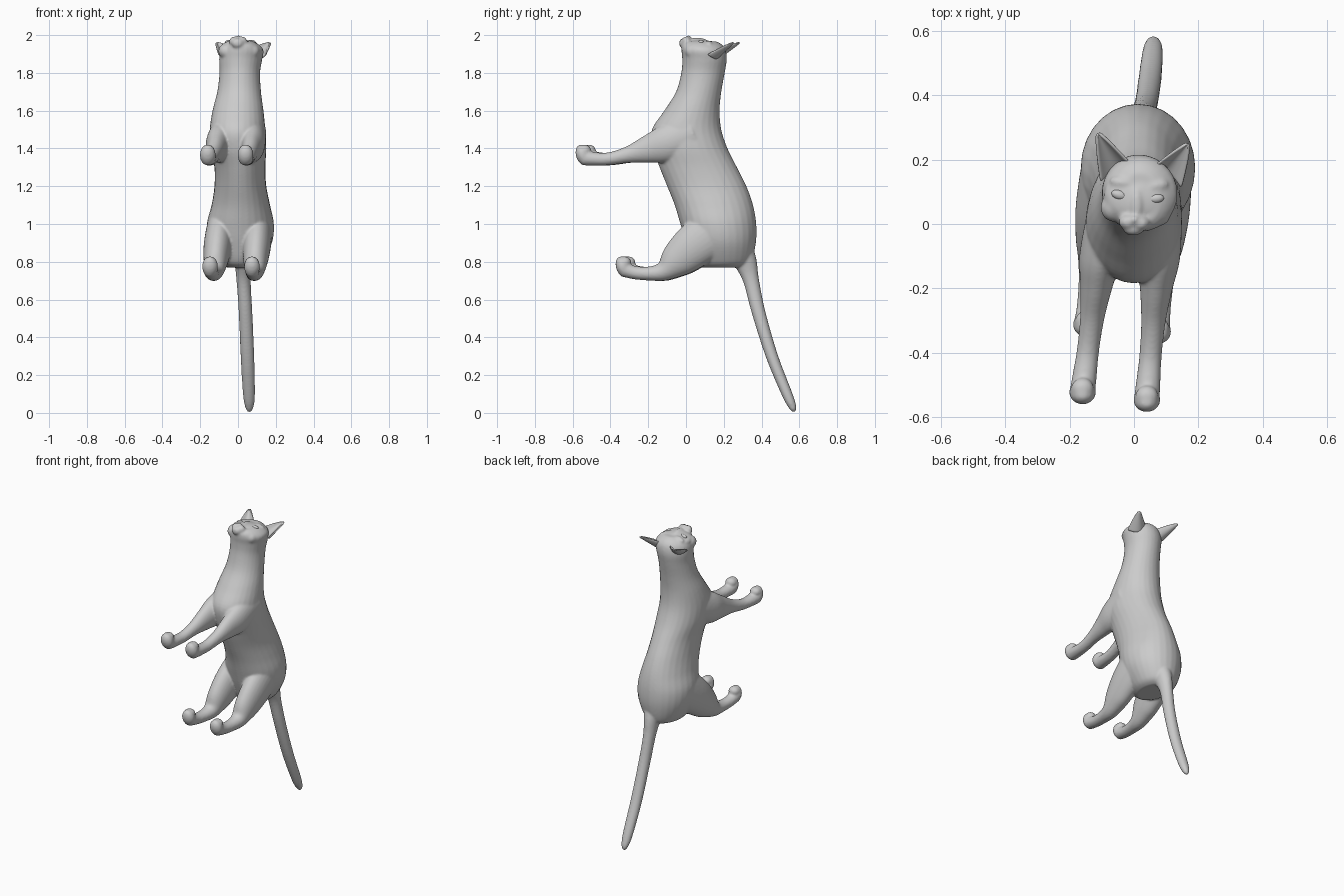
import bpy, bmesh, math
from mathutils import Vector, Matrix

if "Cube" in bpy.data.objects:
    bpy.data.objects.remove(bpy.data.objects["Cube"])

fur = bpy.data.materials.new("plain grey")
fur.use_nodes = True
fur.diffuse_color = (0.6, 0.6, 0.6, 1)
fur.node_tree.nodes["Principled BSDF"].inputs["Base Color"].default_value = (0.6, 0.6, 0.6, 1)


def finish(name, bm):
    bmesh.ops.recalc_face_normals(bm, faces=bm.faces)
    for f in bm.faces:
        f.smooth = True
    me = bpy.data.meshes.new(name)
    bm.to_mesh(me)
    bm.free()
    me.materials.append(fur)
    ob = bpy.data.objects.new(name, me)
    bpy.context.collection.objects.link(ob)
    return ob


def spline(rows, steps=5):
    """Catmull-Rom interpolation of the section rows."""
    out = []
    for i in range(len(rows) - 1):
        a, b = rows[max(i - 1, 0)], rows[i]
        c, d = rows[i + 1], rows[min(i + 2, len(rows) - 1)]
        for k in range(steps):
            t = k / steps
            out.append([q + t / 2 * (r - p + t * (2*p - 5*q + 4*r - s + t * (3*(q - r) + s - p)))
                        for p, q, r, s in zip(a, b, c, d)])
    return out + [list(rows[-1])]


def loft(bm, rows, axis=None, sides=28):
    """Closed tube through rows of x, y, z, half width, half depth."""
    rows = spline(rows)
    rings = []
    for i, (x, y, z, w, d) in enumerate(rows):
        lo, hi = rows[max(i - 1, 0)], rows[min(i + 1, len(rows) - 1)]
        tangent = axis or (Vector(hi[:3]) - Vector(lo[:3])).normalized()
        across = Vector((1, 0, 0))
        deep = tangent.cross(across).normalized()
        rings.append([bm.verts.new(Vector((x, y, z)) + across * w * math.cos(a) + deep * d * math.sin(a))
                      for a in (math.tau * k / sides for k in range(sides))])
    for r, s in zip(rings, rings[1:]):
        for k in range(sides):
            j = (k + 1) % sides
            bm.faces.new((r[k], r[j], s[j], s[k]))
    bm.faces.new(rings[0][::-1])
    bm.faces.new(rings[-1])


def ball(bm, pos, size, tilt=0.0, roll=0.0):
    m = (Matrix.Translation(pos) @ Matrix.Rotation(roll, 4, 'Z') @ Matrix.Rotation(tilt, 4, 'X')
         @ Matrix.Diagonal((*size, 1)))
    bmesh.ops.create_uvsphere(bm, u_segments=24, v_segments=16, radius=1, matrix=m)


bm = bmesh.new()

# Torso, neck and skull: z, front y, back y, right x, left x
torso = [(.77, .08, .30, -.06, .09), (.80, .04, .345, -.11, .13), (.9, .0, .37, -.155, .18),
         (1.0, -.03, .372, -.165, .19), (1.1, -.06, .355, -.14, .17), (1.2, -.10, .32, -.125, .15),
         (1.3, -.14, .27, -.125, .145), (1.4, -.175, .22, -.145, .15), (1.5, -.18, .187, -.15, .145),
         (1.6, -.115, .178, -.135, .135), (1.7, -.053, .187, -.11, .122), (1.8, -.025, .205, -.098, .117),
         (1.87, -.02, .216, -.1, .128), (1.92, -.024, .21, -.095, .135), (1.95, -.02, .19, -.072, .11),
         (1.967, .0, .16, -.04, .08)]
loft(bm, [((a + b) / 2, (f + k) / 2, z, (b - a) / 2, (k - f) / 2) for z, f, k, a, b in torso],
     axis=Vector((0, 0, 1)))

# Tail
loft(bm, [(.03, .27, .92, .08, .07), (.03, .315, .80, .05, .06), (.03, .345, .7, .038, .042),
          (.04, .385, .53, .036, .036), (.05, .455, .3, .036, .032), (.058, .535, .1, .032, .028),
          (.06, .565, .03, .022, .02), (.06, .572, .005, .008, .008)])

# Legs: y, z, half width, half depth
front_leg = [(.04, 1.48, .06, .1), (-.1, 1.425, .066, .1), (-.2, 1.395, .05, .073), (-.3, 1.367, .038, .044),
             (-.4, 1.345, .035, .034), (-.48, 1.345, .038, .036), (-.53, 1.352, .04, .042)]
hind_leg = [(.2, 1.0, .07, .13), (.06, .895, .075, .12), (-.04, .81, .065, .095), (-.11, .752, .05, .054),
            (-.18, .738, .04, .038), (-.26, .742, .036, .035), (-.32, .76, .039, .04)]


def leg(rows, root, foot, reach):
    y0, y1 = rows[0][0], rows[-1][0]
    place = [(root + (foot - root) * (y - y0) / (y1 - y0), y - reach * (y - y0) / (y1 - y0), z, w, d)
             for y, z, w, d in rows]
    loft(bm, place)
    x, y, z = place[-1][:3]
    ball(bm, (x, y - .005, z + .014), (.042, .036, .056), tilt=.3)
    ball(bm, (x, y + .005, z + .038), (.036, .035, .03))


leg(front_leg, -.085, -.16, -.012)
leg(front_leg, .09, .04, .012)
leg(hind_leg, -.09, -.148, -.012)
leg(hind_leg, .11, .074, .01)

# Face, built around the middle line, which leans towards the left ear
def face(side, up, z):
    return Vector((.0 + side + up * .13, up - side * .1, z))


ball(bm, face(0, .09, 1.935), (.105, .09, .04), tilt=-.12)
ball(bm, face(0, .06, 1.962), (.024, .06, .024))
ball(bm, face(0, -.017, 1.957), (.032, .019, .026))
for s in (-1, 1):
    ball(bm, face(s * .019, .004, 1.966), (.029, .024, .027))
    ball(bm, face(s * .048, .122, 1.947), (.045, .022, .024), roll=s * .2)
    ball(bm, face(s * .07, .045, 1.915), (.04, .045, .04))
ball(bm, face(0, .014, 1.988), (.014, .012, .012))

body = finish("cat_body", bm)
fuse = body.modifiers.new("fuse", 'REMESH')
fuse.mode = 'VOXEL'
fuse.voxel_size = .0065
fuse.use_smooth_shade = True
soft = body.modifiers.new("soften", 'SMOOTH')
soft.factor = .5
soft.iterations = 7

# Eyes
for name, s in (("right_eye", -1), ("left_eye", 1)):
    bm = bmesh.new()
    ball(bm, face(s * .057, .085, 1.961), (.025, .015, .014), tilt=-.1, roll=s * .2 - .1)
    finish(name, bm)


# Ears: cupped sheets tapering to a tip
def ear(name, base, tip, half):
    base, tip = Vector(base), Vector(tip)
    axis = tip - base
    side = axis.cross(Vector((0, -.4, 1))).normalized()
    opening = side.cross(axis).normalized()
    bm = bmesh.new()
    n, m = 10, 10
    grid = []
    for i in range(n + 1):
        t = i / n
        w = half * (1 - t) ** .8 + .004
        grid.append([bm.verts.new(base + axis * t + side * w * s + opening * (w * .7 * s * s - .012 * (1 - t)))
                     for s in (2 * j / m - 1 for j in range(m + 1))])
    for r, q in zip(grid, grid[1:]):
        for j in range(m):
            bm.faces.new((r[j], r[j + 1], q[j + 1], q[j]))
    ob = finish(name, bm)
    thick = ob.modifiers.new("thickness", 'SOLIDIFY')
    thick.thickness = .01
    thick.offset = 0
    ob.modifiers.new("rounding", 'SUBSURF').levels = 1


ear("right_ear", (-.052, .165, 1.885), (-.112, .283, 1.96), .055)
ear("left_ear", (.1, .155, 1.885), (.168, .25, 1.96), .055)
